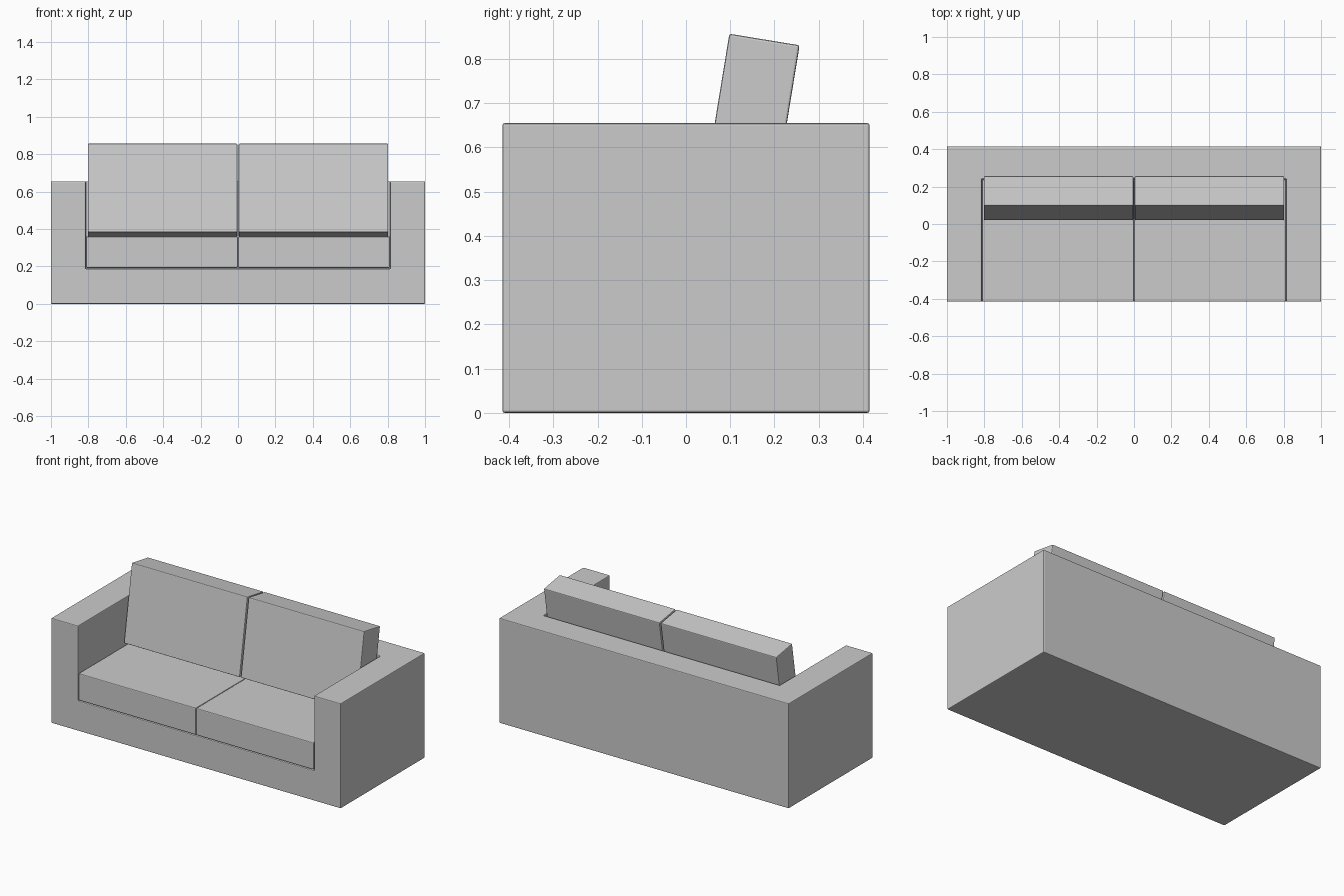
import bpy
from math import radians, sin, cos

if "Cube" in bpy.data.objects:
    bpy.data.objects.remove(bpy.data.objects["Cube"])


def box(name, lo, hi, bevel=0.005):
    """Axis-aligned box between two corners, with softened edges."""
    size = [b - a for a, b in zip(lo, hi)]
    mid = [(a + b) / 2 for a, b in zip(lo, hi)]
    bpy.ops.mesh.primitive_cube_add(size=1, location=mid)
    ob = bpy.context.object
    ob.name = name
    ob.scale = size
    bpy.ops.object.transform_apply(location=False, rotation=False, scale=True)
    if bevel:
        add_bevel(ob, bevel)
    return ob


def add_bevel(ob, width):
    mod = ob.modifiers.new("soft_edges", 'BEVEL')
    mod.width = width
    mod.segments = 2
    mod.limit_method = 'ANGLE'


# Sofa body: one block with the seat well cut out between arms and back
body = box("sofa_body", (-1, -0.415, 0), (1, 0.415, 0.655), 0)
well = box("seat_well_cutter", (-0.815, -0.6, 0.187), (0.815, 0.24, 1.0), 0)
well.hide_render = True
cut = body.modifiers.new("seat_well", 'BOOLEAN')
cut.operation = 'DIFFERENCE'
cut.solver = 'EXACT'
cut.object = well
bpy.context.view_layer.objects.active = body
bpy.ops.object.modifier_apply(modifier=cut.name)
bpy.data.objects.remove(well)
add_bevel(body, 0.005)

# Back cushion cross-section: leaning back about a pivot at its centre
tilt = radians(9.3)
depth, height = 0.161, 0.479
top_front = (0.098, 0.857)
cy = top_front[0] + cos(tilt) * depth / 2 - sin(tilt) * height / 2
cz = top_front[1] - sin(tilt) * depth / 2 - cos(tilt) * height / 2

for side, label in ((-1, "left"), (1, "right")):
    # Seat cushion
    x0, x1 = sorted((side * 0.001, side * 0.811))
    box(f"seat_cushion_{label}", (x0, -0.415, 0.192), (x1, 0.238, 0.36))

    # Back cushion
    x0, x1 = sorted((side * 0.004, side * 0.803))
    back = box(f"back_cushion_{label}",
               (x0, cy - depth / 2, cz - height / 2),
               (x1, cy + depth / 2, cz + height / 2))
    back.rotation_euler.x = -tilt
